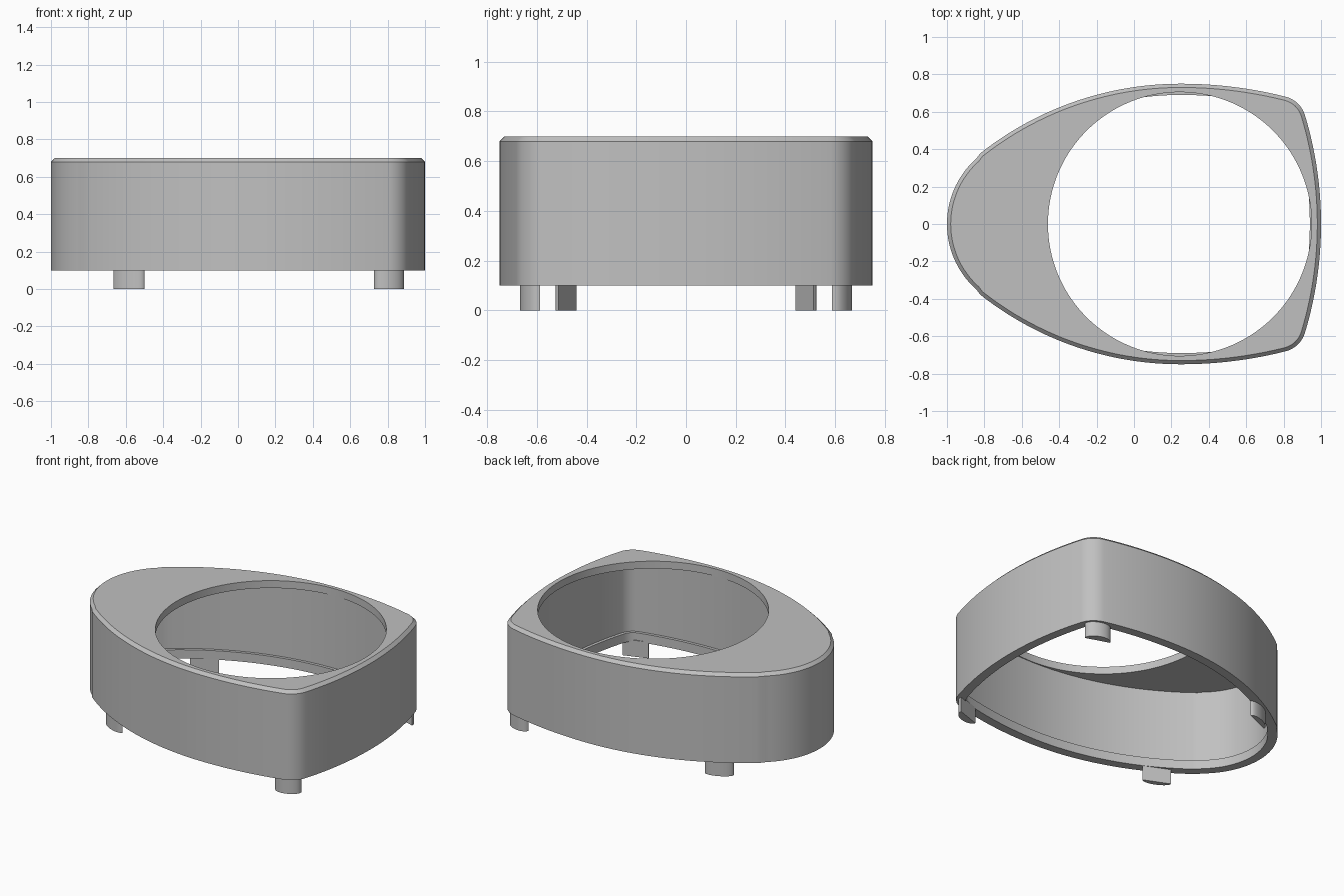
import bpy, bmesh, math
from mathutils import Vector

cube = bpy.data.objects.get("Cube")
if cube:
    bpy.data.objects.remove(cube, do_unlink=True)

grey = bpy.data.materials.new("plain grey")
grey.use_nodes = True
COLOUR = (0.53, 0.53, 0.53, 1)
grey.diffuse_color = COLOUR
grey.node_tree.nodes["Principled BSDF"].inputs["Base Color"].default_value = COLOUR

# Half outline as tangent arcs: centre x, centre y, radius, start, end, steps
ARCS = [
    (-0.53, 0, 0.47, 180, 128.3, 16),           # rounded nose
    (0.25, -0.98, 1.73, 128.3, 90, 36),         # long side
    (0.25, -1.55, 2.3, 90, 75.9, 16),           # short side
    (0.775, 0.54, 0.145, 75.9, 16.85, 12),      # corner
    (-1.0075, 0, 2.0075, 16.85, 0, 24),         # bowed end
]
HOLE = Vector((0.245, 0))
HOLE_R = 0.705


def outline(inset):
    """Closed plan outline, moved inward by inset."""
    half = []
    for cx, cy, r, a0, a1, n in ARCS:
        for i in range(n):
            a = math.radians(a0 + (a1 - a0) * i / n)
            half.append(Vector((cx + (r - inset) * math.cos(a),
                                cy + (r - inset) * math.sin(a))))
    tip = Vector((1 - inset, 0))
    return half + [tip] + [Vector((p.x, -p.y)) for p in reversed(half[1:])]


def hole():
    return [HOLE + (p - HOLE).normalized() * HOLE_R for p in outline(0)]


def finish(bm, name):
    bmesh.ops.recalc_face_normals(bm, faces=bm.faces[:])
    mesh = bpy.data.meshes.new(name)
    bm.to_mesh(mesh)
    bm.free()
    mesh.materials.append(grey)
    obj = bpy.data.objects.new(name, mesh)
    bpy.context.collection.objects.link(obj)
    bpy.ops.object.select_all(action='DESELECT')
    obj.select_set(True)
    bpy.context.view_layer.objects.active = obj
    bpy.ops.object.shade_smooth_by_angle(angle=math.radians(30))
    return obj


# Hollow housing: outer wall, chamfer, top plate with round hole, cavity, lip
sections = [
    (outline(0), 0.1), (outline(0), 0.68), (outline(0.02), 0.7),
    (hole(), 0.7), (hole(), 0.65),
    (outline(0.04), 0.65), (outline(0.04), 0.16),
    (outline(0.06), 0.16), (outline(0.06), 0.1),
]
bm = bmesh.new()
rings = [[bm.verts.new((p.x, p.y, z)) for p in pts] for pts, z in sections]
for k, ring in enumerate(rings):
    nxt = rings[(k + 1) % len(rings)]
    for i in range(len(ring)):
        j = (i + 1) % len(ring)
        bm.faces.new((ring[i], ring[j], nxt[j], nxt[i]))
finish(bm, "housing")


def foot(name, start, end, bulge, side):
    """Short peg with a flat inner face and a bowed outer face."""
    a, b = Vector(start), Vector(end)
    mid, along = (a + b) / 2, (b - a) / 2
    out = Vector((-along.y, along.x)).normalized() * bulge
    bm = bmesh.new()
    verts = []
    for i in range(17):
        t = math.pi * i / 16
        p = mid - along * math.cos(t) + out * math.sin(t)
        verts.append(bm.verts.new((p.x, p.y * side, 0)))
    base = bm.faces.new(verts)
    top = bmesh.ops.extrude_face_region(bm, geom=[base])
    moved = [v for v in top["geom"] if isinstance(v, bmesh.types.BMVert)]
    bmesh.ops.translate(bm, verts=moved, vec=(0, 0, 0.11))
    finish(bm, name)


# Four feet, mirrored across the long axis
for side, label in ((1, "back"), (-1, "front")):
    foot(label + "_nose_foot", (-0.665, 0.44), (-0.5, 0.513), 0.035, side)
    foot(label + "_corner_foot", (0.727, 0.64), (0.885, 0.587), 0.05, side)
